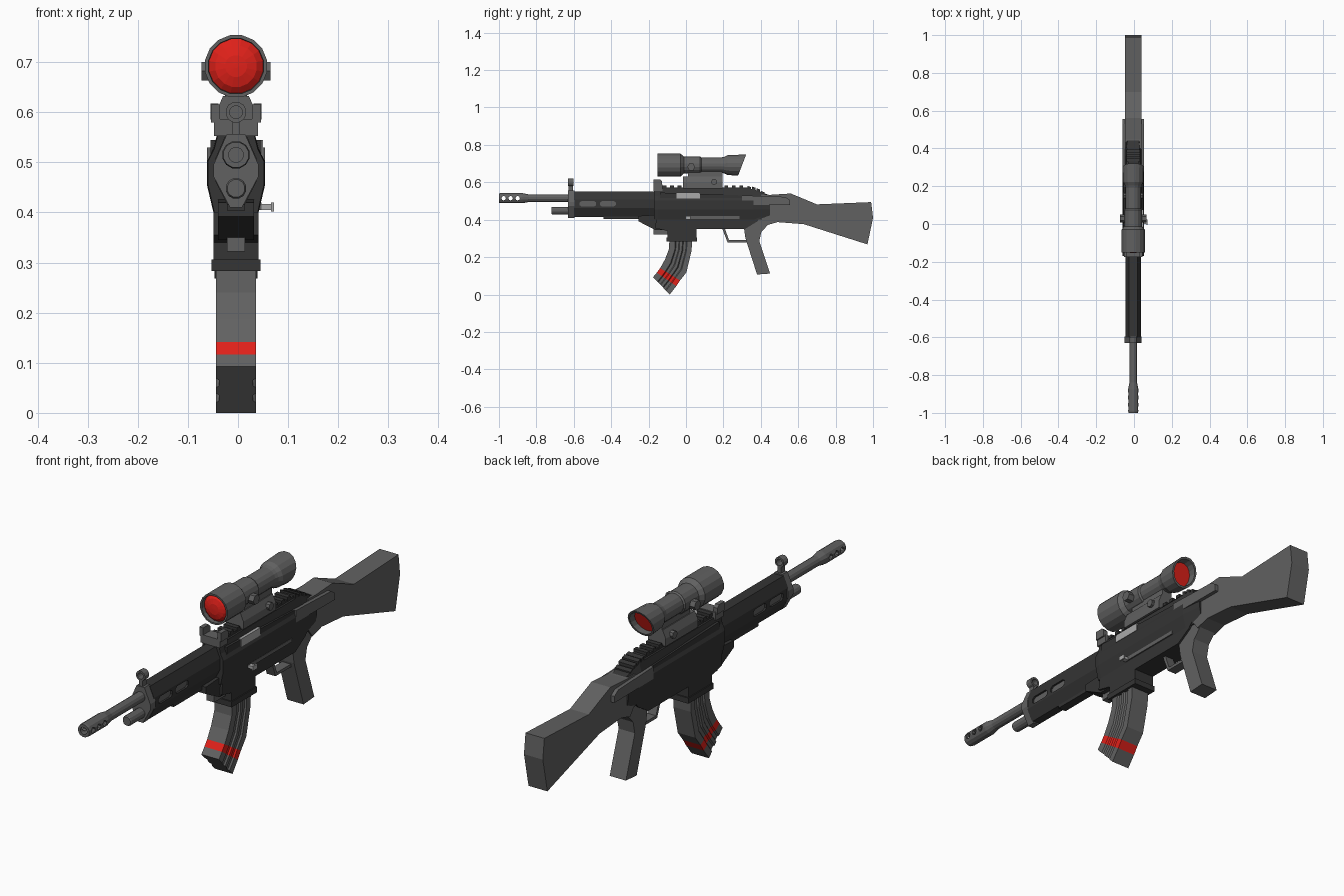
import bpy, bmesh
from math import cos, sin, pi

XC = -0.004  # the body sits slightly off centre because of the side handle


def mat(name, c):
    m = bpy.data.materials.new(name)
    m.diffuse_color = (*c, 1)
    return m


DARK = mat("dark_grey", (0.035, 0.035, 0.035))
MID = mat("mid_grey", (0.12, 0.12, 0.12))
PALE = mat("pale_grey", (0.4, 0.4, 0.4))
RED = mat("red", (0.75, 0.015, 0.01))


def loft(name, rings, m=MID, closed=False):
    """Skin a list of equal-length rings of (x, y, z); cap the ends or close the loop."""
    bm = bmesh.new()
    vs = [[bm.verts.new((x + XC, y, z)) for x, y, z in r] for r in rings]
    n = len(vs[0])
    pairs = list(zip(vs, vs[1:])) + ([(vs[-1], vs[0])] if closed else [])
    for a, b in pairs:
        for i in range(n):
            j = (i + 1) % n
            bm.faces.new((a[i], a[j], b[j], b[i]))
    if not closed:
        bm.faces.new(vs[0])
        bm.faces.new(vs[-1])
    bmesh.ops.recalc_face_normals(bm, faces=bm.faces)
    me = bpy.data.meshes.new(name)
    bm.to_mesh(me)
    bm.free()
    me.materials.append(m)
    ob = bpy.data.objects.new(name, me)
    bpy.context.collection.objects.link(ob)
    return ob


def prism(name, pts, w, m=MID, x=0):
    """Side profile of (y, z) points extruded to half-width w about x."""
    return loft(name, [[(x + s * w, y, z) for y, z in pts] for s in (-1, 1)], m)


def box(name, y0, y1, z0, z1, w, m=MID, x=0):
    return prism(name, [(y0, z0), (y1, z0), (y1, z1), (y0, z1)], w, m, x)


def turned(name, prof, zc, m=MID, n=16, closed=False, slant=lambda i, dz: 0):
    """Revolve (y, radius) points about a line along y at height zc."""
    rings = []
    for k, (y, r) in enumerate(prof):
        a = [2 * pi * (i + 0.5) / n for i in range(n)]
        rings.append([(r * cos(t), y + slant(k, r * sin(t)), zc + r * sin(t)) for t in a])
    return loft(name, rings, m, closed)


def knob(name, y, z, r, x0, x1, m=MID, n=6):
    c = [(y + r * cos(2 * pi * i / n), z + r * sin(2 * pi * i / n)) for i in range(n)]
    return prism(name, c, (x1 - x0) / 2, m, (x0 + x1) / 2)


def section(half):
    """Mirror right-hand (x, z) points into a full cross-section."""
    return half + [(-x, z) for x, z in reversed(half)]


def bar(name, half, ys, m=DARK):
    return loft(name, [[(x, y, z) for x, z in section(half)] for y in ys], m)


def cut(ob, cutters):
    bpy.context.view_layer.objects.active = ob
    for c in cutters:
        mod = ob.modifiers.new("cut", 'BOOLEAN')
        mod.object, mod.solver = c, 'EXACT'
        bpy.ops.object.modifier_apply(modifier=mod.name)
        bpy.data.objects.remove(c)


# Barrel, vented muzzle brake and gas tube
turned("barrel", [(-0.85, 0.021), (-0.6, 0.021)], 0.515, n=12)
brake = turned("muzzle_brake", [(-1, 0.015), (-1, 0.026), (-0.99, 0.028), (-0.875, 0.028),
                                (-0.84, 0.021), (-0.84, 0.015)], 0.515, n=12, closed=True)
cut(brake, [knob("cutter", y, 0.515, 0.012, -0.1, 0.1, n=8) for y in (-0.975, -0.938, -0.90)])
turned("gas_tube", [(-0.72, 0.018), (-0.715, 0.021), (-0.6, 0.021)], 0.448, n=12)

# Front sight: post and ring
box("front_sight_post", -0.627, -0.603, 0.545, 0.587, 0.008)
turned("front_sight_ring", [(-0.63, 0.013), (-0.63, 0.021), (-0.602, 0.021), (-0.602, 0.013)],
       0.6, n=12, closed=True)

# Handguard with slots, front cap and under-rail
guard = bar("handguard", [(0.017, 0.415), (0.041, 0.462), (0.041, 0.508), (0.022, 0.552)], (-0.6, -0.13))
slots = []
for y0, y1 in ((-0.57, -0.48), (-0.46, -0.375)):
    p = [(y0 + 0.012, 0.47), (y1 - 0.012, 0.47), (y1, 0.478), (y1, 0.492),
         (y1 - 0.012, 0.5), (y0 + 0.012, 0.5), (y0, 0.492), (y0, 0.478)]
    for s in (-1, 1):
        slots.append(prism("cutter", p, 0.03, MID, s * 0.061))
        prism("slot_floor", p, 0.002, MID, s * 0.031)
cut(guard, slots)
bar("handguard_cap", [(0.012, 0.41), (0.045, 0.472), (0.045, 0.495), (0.018, 0.557)], (-0.63, -0.595), MID)
box("under_rail", -0.44, -0.24, 0.404, 0.425, 0.018, DARK)
prism("front_wedge", [(-0.255, 0.42), (-0.255, 0.392), (-0.165, 0.345), (-0.1, 0.345), (-0.1, 0.43)],
      0.036, DARK)

# Receiver: bulged upper half tapering to the back, flat lower half
up = section([(0.045, 0.40), (0.058, 0.455), (0.058, 0.502), (0.045, 0.527), (0.036, 0.563)])
loft("upper_receiver", [[(x * k, y, min(z, top)) for x, z in up] for y, k, top in
     ((-0.17, 0.96, 0.563), (-0.15, 1, 0.563), (0.36, 1, 0.563), (0.45, 0.85, 0.53))], DARK)
prism("lower_receiver", [(-0.155, 0.44), (-0.165, 0.355), (-0.1, 0.34), (-0.1, 0.305), (0.055, 0.305),
                         (0.055, 0.35), (0.315, 0.35), (0.38, 0.39), (0.45, 0.47), (0.45, 0.5)], 0.045, DARK)
box("magazine_well_lip", -0.105, 0.06, 0.283, 0.306, 0.049, DARK)
box("magazine_catch", -0.175, -0.1, 0.322, 0.356, 0.018)
for s in (-1, 1):
    prism("stock_tab", [(0.3, 0.48), (0.555, 0.478), (0.555, 0.505), (0.53, 0.522), (0.3, 0.53)],
          0.012, MID if s else DARK, s * 0.046)
    prism("side_ridge", [(-0.14, 0.545), (0.3, 0.53), (0.42, 0.515), (0.42, 0.505), (-0.14, 0.515)],
          0.005, DARK, s * 0.046)

# Ejection port, handle groove and charging handle
box("ejection_port", -0.05, 0.075, 0.513, 0.545, 0.006, PALE, 0.048)
box("handle_rail", 0.0, 0.285, 0.405, 0.42, 0.004, MID, 0.047)
box("charging_handle", 0.0, 0.02, 0.405, 0.417, 0.016, PALE, 0.055)
box("charging_handle_tip", -0.004, 0.024, 0.402, 0.42, 0.003, PALE, 0.073)

# Top rail with teeth and stepped rear ridges
box("top_rail", -0.14, 0.33, 0.555, 0.572, 0.028, DARK)
for y in (-0.115, -0.075, -0.035, 0.215, 0.255, 0.295):
    box("rail_tooth", y - 0.01, y + 0.01, 0.57, 0.583, 0.03, DARK)
for i in range(5):
    y, z = 0.33 + 0.024 * i, 0.58 - 0.003 * i * i
    prism("rear_ridge", [(y, 0.52), (y + 0.017, 0.52), (y + 0.017, z - 0.006), (y, z)], 0.036, DARK)

# Rear sight block ahead of the scope
box("rear_sight_base", -0.175, -0.125, 0.553, 0.587, 0.044)
for s in (-1, 1):
    prism("rear_sight_ear", [(-0.175, 0.58), (-0.128, 0.58), (-0.128, 0.605), (-0.138, 0.616), (-0.175, 0.616)],
          0.009, MID, s * 0.041)

# Scope mount and clamp knobs
bar("scope_mount", [(0.04, 0.568), (0.04, 0.6), (0.026, 0.632)], (-0.016, 0.195), MID)
box("scope_saddle", 0.01, 0.195, 0.62, 0.66, 0.022)
for s in (-1, 1):
    knob("mount_knob", 0.15, 0.602, 0.016, s * 0.043 - 0.008, s * 0.043 + 0.008, n=8)

# Scope body, adjustment knobs and lenses
ZS = 0.692
turned("scope_bell", [(-0.12, 0.054), (-0.152, 0.056), (-0.152, 0.063), (-0.03, 0.063),
                      (-0.012, 0.047), (-0.012, 0.03), (-0.12, 0.03)], ZS, closed=True)
turned("scope_tube", [(-0.03, 0.047), (0.075, 0.047), (0.082, 0.042), (0.19, 0.042), (0.225, 0.05)], ZS)
turned("scope_eyepiece", [(0.2, 0.043), (0.222, 0.054), (0.3, 0.058), (0.3, 0.05), (0.265, 0.046),
                          (0.2, 0.03)], ZS, closed=True,
       slant=lambda i, dz: 0.38 * dz if i in (2, 3, 4) else 0)
turned("front_lens", [(-0.12, 0.055), (-0.135, 0.055), (-0.146, 0.042), (-0.152, 0.022), (-0.153, 0.004)],
       ZS, RED)
turned("rear_lens", [(0.255, 0.046), (0.272, 0.047)], ZS, RED, slant=lambda i, dz: 0.38 * dz)
for s in (-1, 1):
    knob("scope_knob", 0.028, 0.682, 0.021, s * 0.055 - 0.014, s * 0.055 + 0.014)

# Curved ribbed magazine with a red band
spine = [((-0.088, 0.3), (0.033, 0.3)), ((-0.092, 0.24), (0.03, 0.235)), ((-0.112, 0.188), (0.002, 0.118)),
         ((-0.138, 0.141), (-0.032, 0.075)), ((-0.156, 0.117), (-0.052, 0.045)), ((-0.176, 0.093), (-0.087, 0))]
ribs = [(0, 0.04), (0.26, 0.04), (0.3, 0.034), (0.42, 0.034), (0.46, 0.04),
        (0.58, 0.04), (0.62, 0.034), (0.74, 0.034), (0.78, 0.04), (1, 0.04)]
mag = loft("magazine", [[(x, f[0] + (b[0] - f[0]) * t, f[1] + (b[1] - f[1]) * t)
                         for x, t in section([(w, t) for t, w in ribs])] for f, b in spine])
mag.data.materials.append(RED)
for f in mag.data.polygons[3 * 2 * len(ribs):4 * 2 * len(ribs)]:
    f.material_index = 1

# Trigger guard, grip and stock
prism("trigger_guard", [(0.193, 0.355), (0.222, 0.279), (0.33, 0.279), (0.33, 0.291),
                        (0.23, 0.291), (0.207, 0.355)], 0.02)
prism("grip", [(0.3, 0.42), (0.318, 0.30), (0.38, 0.107), (0.45, 0.112), (0.392, 0.285), (0.403, 0.335),
               (0.44, 0.374), (0.49, 0.387), (0.47, 0.45)], 0.037)
prism("stock", [(0.40, 0.535), (0.45, 0.533), (0.56, 0.54), (0.70, 0.482), (0.99, 0.494), (1.0, 0.41),
                (0.97, 0.268), (0.63, 0.376), (0.49, 0.387), (0.43, 0.37), (0.40, 0.41)], 0.043)
